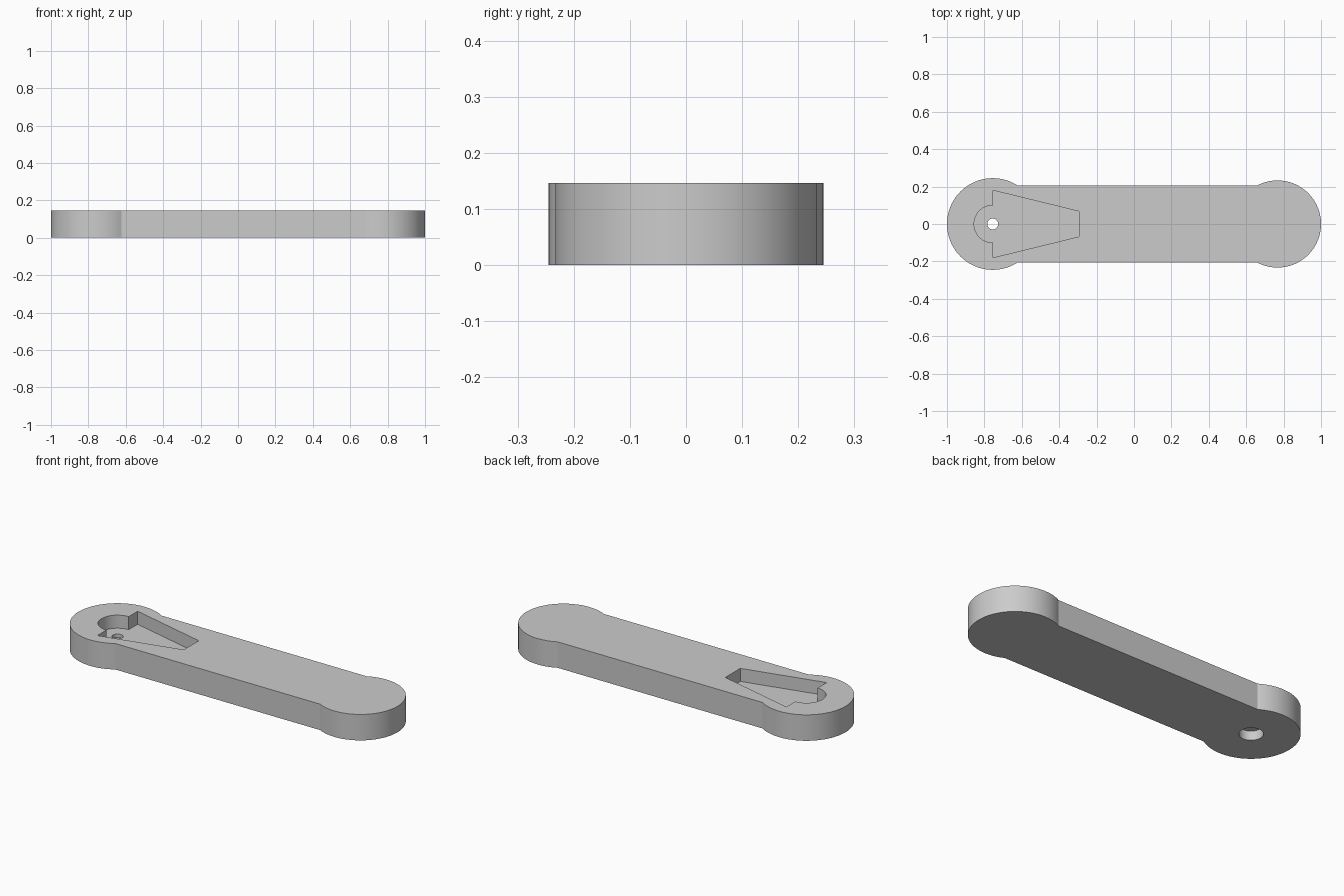
import bpy, bmesh
from math import pi, cos, sin, acos

cube = bpy.data.objects.get("Cube")
if cube:
    bpy.data.objects.remove(cube, do_unlink=True)

HEIGHT = 0.147
HALF_WIDTH = 0.207
BIG_R, SMALL_R = 0.245, 0.233
BIG_X, SMALL_X = BIG_R - 1, 1 - SMALL_R
POCKET_FLOOR = 0.073

grey = bpy.data.materials.new("plain_grey")
grey.use_nodes = True
grey.diffuse_color = (0.6, 0.6, 0.6, 1)
grey.node_tree.nodes["Principled BSDF"].inputs["Base Color"].default_value = (0.6, 0.6, 0.6, 1)


def arc(cx, radius, start, end, steps):
    """Points on an arc centred on the x axis."""
    angles = [start + (end - start) * i / steps for i in range(steps + 1)]
    return [(cx + radius * cos(a), radius * sin(a)) for a in angles]


def prism(name, outline, bottom, top):
    """Extrude a counter-clockwise outline between two heights."""
    bm = bmesh.new()
    face = bm.faces.new([bm.verts.new((x, y, bottom)) for x, y in outline])
    result = bmesh.ops.extrude_face_region(bm, geom=[face], use_keep_orig=True)
    raised = [v for v in result["geom"] if isinstance(v, bmesh.types.BMVert)]
    bmesh.ops.translate(bm, verts=raised, vec=(0, 0, top - bottom))
    bmesh.ops.recalc_face_normals(bm, faces=bm.faces)
    mesh = bpy.data.meshes.new(name)
    bm.to_mesh(mesh)
    bm.free()
    mesh.materials.append(grey)
    obj = bpy.data.objects.new(name, mesh)
    bpy.context.collection.objects.link(obj)
    return obj


# Lever arm: straight bar with a larger round boss at each end
small = pi / 2 + acos(HALF_WIDTH / SMALL_R)
big = pi / 2 - acos(HALF_WIDTH / BIG_R)
outline = arc(SMALL_X, SMALL_R, -small, small, 64) + arc(BIG_X, BIG_R, big, 2 * pi - big, 64)
arm = prism("lever_arm", outline, 0, HEIGHT)

# Recess for a tapered horn: half disc joined to a trapezoid
recess = [(BIG_X, -0.18), (-0.293, -0.067), (-0.293, 0.067), (BIG_X, 0.18)]
recess += arc(BIG_X, 0.1, pi / 2, 3 * pi / 2, 32)
cutters = [prism("horn_recess_cutter", recess, POCKET_FLOOR, HEIGHT + 0.1)]

# Screw hole, widened from below
for name, radius, top in (("screw_hole_cutter", 0.029, HEIGHT),
                          ("screw_head_cutter", 0.061, 0.052)):
    circle = arc(BIG_X, radius, 0, 2 * pi, 48)[:-1]
    cutters.append(prism(name, circle, -0.1, top))

bpy.ops.object.select_all(action="DESELECT")
arm.select_set(True)
bpy.context.view_layer.objects.active = arm
for cutter in cutters:
    cutter.hide_render = True
    cut = arm.modifiers.new(cutter.name, "BOOLEAN")
    cut.operation = "DIFFERENCE"
    cut.solver = "EXACT"
    cut.object = cutter
    bpy.ops.object.modifier_apply(modifier=cut.name)
    bpy.data.objects.remove(cutter, do_unlink=True)

bpy.ops.object.shade_smooth_by_angle(angle=pi / 9)
